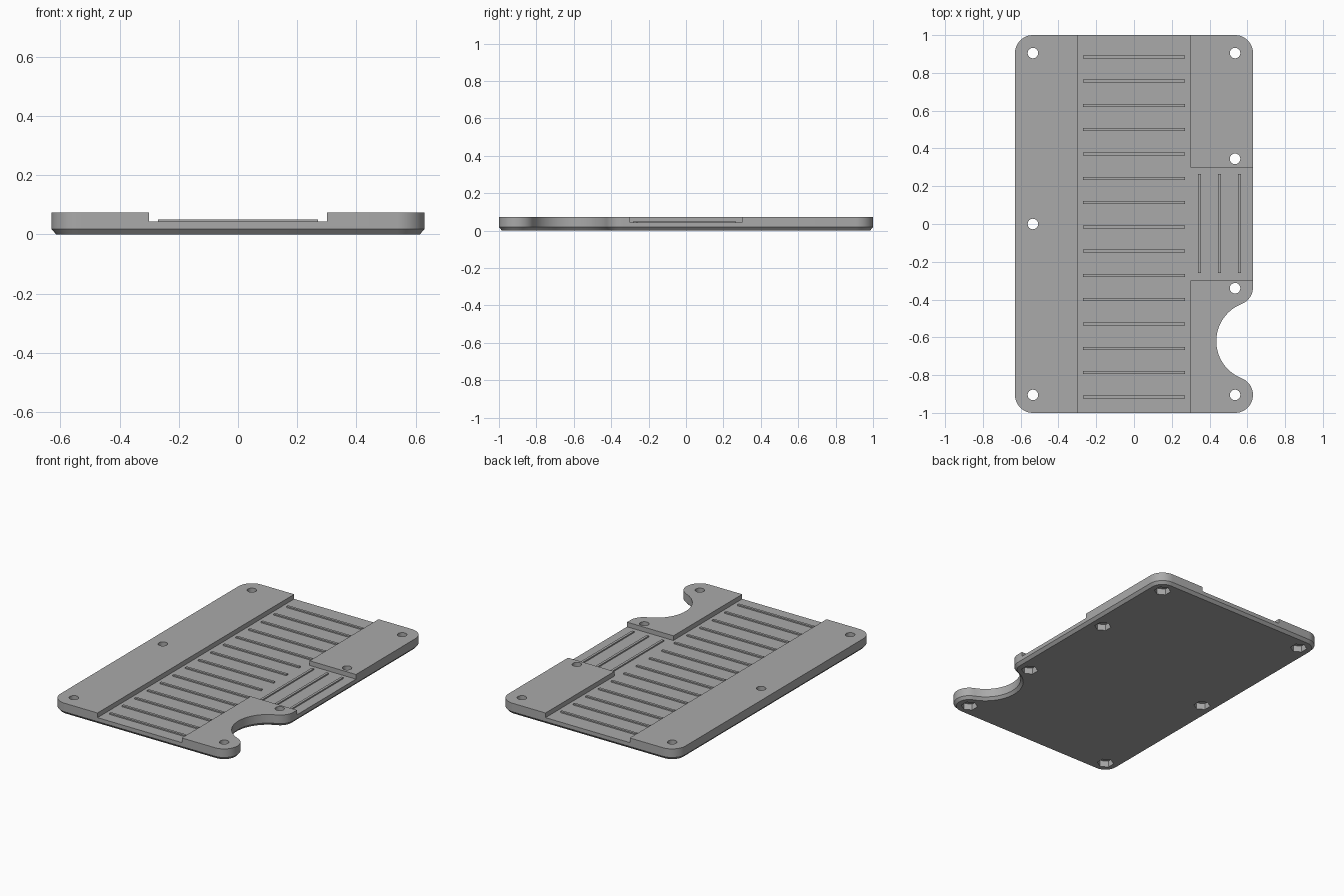
import bpy, bmesh, math
from math import pi, sin, cos

if "Cube" in bpy.data.objects:
    bpy.data.objects.remove(bpy.data.objects["Cube"])

grey = bpy.data.materials.new("matte grey")
grey.use_nodes = True
grey.diffuse_color = (0.4, 0.4, 0.4, 1)
grey.node_tree.nodes["Principled BSDF"].inputs["Base Color"].default_value = (0.4, 0.4, 0.4, 1)

HX, HY, R = 0.535, 0.905, 0.095       # corner centres and radius
TOP, FLOOR, CHAMFER = 0.073, 0.043, 0.016
NOTCH = (0.647, -0.62)                # centre of the thumb notch
LOBE_Y = -0.335                       # centre of the lobe above the notch


def add_object(name, bm):
    bmesh.ops.recalc_face_normals(bm, faces=bm.faces)
    mesh = bpy.data.meshes.new(name)
    bm.to_mesh(mesh)
    bm.free()
    mesh.materials.append(grey)
    obj = bpy.data.objects.new(name, mesh)
    bpy.context.collection.objects.link(obj)
    return obj


def arc(cx, cy, r, a0, a1, n=12):
    return [(cx + r * cos(a0 + (a1 - a0) * i / n), cy + r * sin(a0 + (a1 - a0) * i / n))
            for i in range(n + 1)]


def outline(inset):
    """Rounded card outline with a filleted notch on the left edge."""
    dx, dy = NOTCH[0] - HX, LOBE_Y - NOTCH[1]
    t = math.atan2(dy, dx)            # direction of the tangent points
    r = R - inset
    notch_r = math.hypot(dx, dy) - r
    pts = arc(-HX, -HY, r, pi, 1.5 * pi)
    pts += arc(HX, -HY, r, -pi / 2, t, 20)
    pts += arc(*NOTCH, notch_r, pi + t, pi - t, 28)[1:-1]
    pts += arc(HX, LOBE_Y, r, -t, 0)
    pts += arc(HX, HY, r, 0, pi / 2)
    pts += arc(-HX, HY, r, pi / 2, pi)
    return pts


def make_plate():
    bm = bmesh.new()
    rings = [[bm.verts.new((x, y, z)) for x, y in outline(inset)]
             for inset, z in ((CHAMFER, 0), (0, 0.018), (0, TOP))]
    n = len(rings[0])
    for low, high in zip(rings, rings[1:]):
        for i in range(n):
            j = (i + 1) % n
            bm.faces.new((low[i], low[j], high[j], high[i]))
    bm.faces.new(rings[0][::-1])
    bm.faces.new(rings[-1])
    return add_object("base_plate", bm)


def make_box(name, x0, x1, y0, y1, z0, z1):
    bm = bmesh.new()
    bmesh.ops.create_cube(bm, size=1)
    for v in bm.verts:
        v.co = (x1 if v.co.x > 0 else x0, y1 if v.co.y > 0 else y0, z1 if v.co.z > 0 else z0)
    return add_object(name, bm)


def make_prism(name, x, y, r, sides, z0, z1):
    bm = bmesh.new()
    bmesh.ops.create_cone(bm, cap_ends=True, segments=sides, radius1=r, radius2=r, depth=z1 - z0)
    bmesh.ops.translate(bm, verts=bm.verts, vec=(x, y, (z0 + z1) / 2))
    return add_object(name, bm)


def cut(target, cutter):
    mod = target.modifiers.new(cutter.name, 'BOOLEAN')
    mod.operation, mod.solver, mod.object = 'DIFFERENCE', 'EXACT', cutter
    bpy.context.view_layer.objects.active = target
    bpy.ops.object.modifier_apply(modifier=mod.name)
    bpy.data.objects.remove(cutter)


plate = make_plate()

# Long channel and side channel
cut(plate, make_box("channel_cutter", -0.3, 0.3, -1.2, 1.2, FLOOR, 0.2))
cut(plate, make_box("side_channel_cutter", 0.2, 0.8, -0.3, 0.3, FLOOR, 0.2))

# Screw holes with hexagonal nut pockets underneath
for hx, hy in ((-HX, HY), (-HX, 0), (-HX, -HY), (HX, HY), (HX, 0.345), (HX, -0.34), (HX, -HY)):
    cut(plate, make_prism("screw_hole_cutter", hx, hy, 0.028, 24, -0.1, 0.2))
    cut(plate, make_prism("nut_pocket_cutter", hx, hy, 0.05, 6, -0.1, 0.04))

bpy.ops.object.select_all(action='DESELECT')
plate.select_set(True)
bpy.context.view_layer.objects.active = plate
bpy.ops.object.shade_smooth_by_angle(angle=math.radians(30))

# Thin grip ribs across both channels
W, RIB_TOP = 0.008, 0.051
for i in range(15):
    y = 0.885 - i * 1.8 / 14
    make_box(f"channel_rib_{i + 1}", -0.27, 0.27, y - W, y + W, FLOOR - 0.005, RIB_TOP)
for i in range(3):
    x = 0.347 + i * 0.1055
    make_box(f"side_rib_{i + 1}", x - W, x + W, -0.26, 0.265, FLOOR - 0.005, RIB_TOP)
